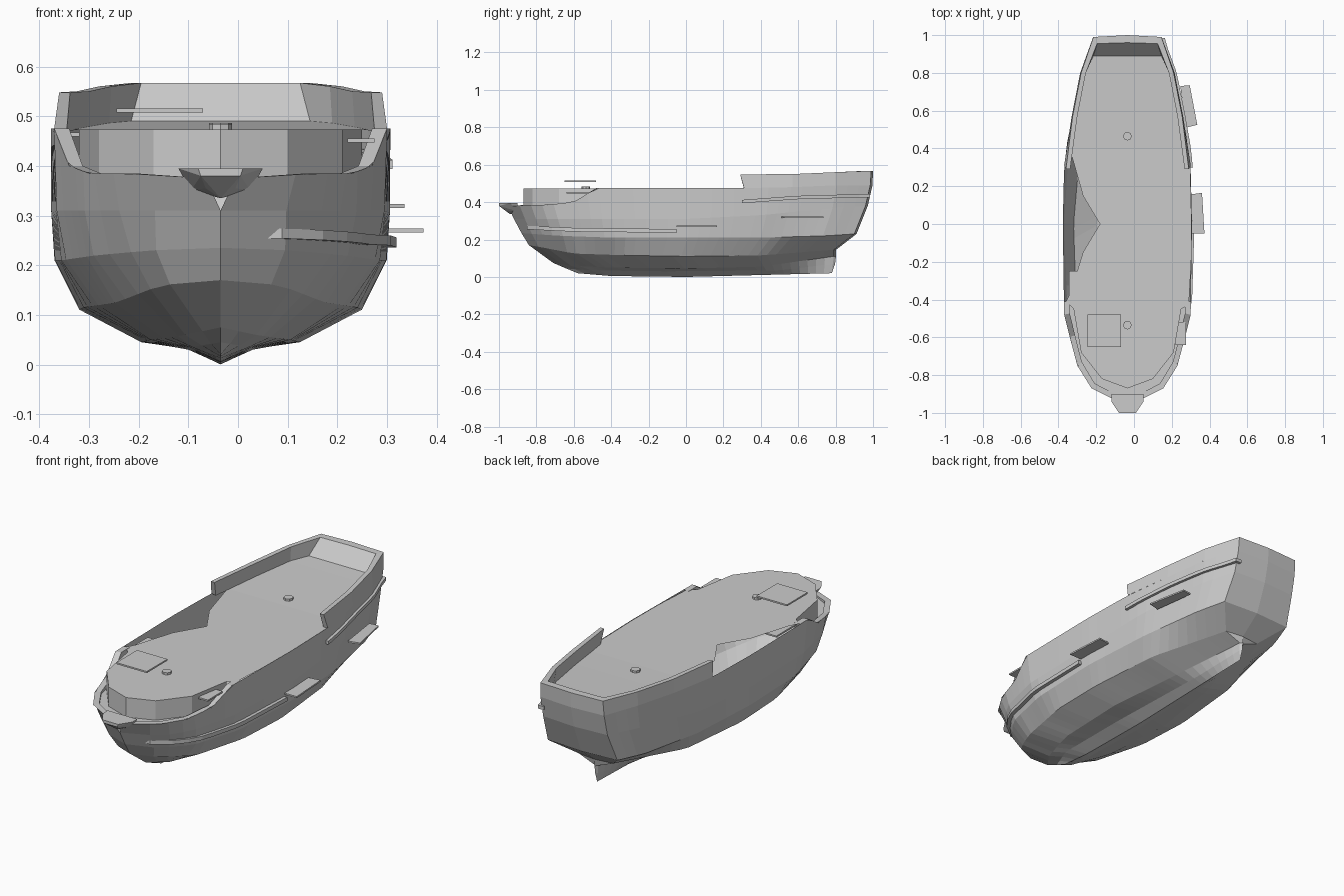
import bpy, bmesh
from mathutils import Vector

if "Cube" in bpy.data.objects:
    bpy.data.objects.remove(bpy.data.objects["Cube"])

CENTRE = Vector((-0.035, 0, 0))   # hull centreline

grey = bpy.data.materials.new("plain_grey")
grey.use_nodes = True
COLOUR = (0.6, 0.6, 0.6, 1)
grey.diffuse_color = COLOUR
grey.node_tree.nodes["Principled BSDF"].inputs["Base Color"].default_value = COLOUR


def finish(name, bm, mirror=False):
    """Optionally mirror across the centreline, clean up and add the object."""
    if mirror:
        geom = bm.verts[:] + bm.edges[:] + bm.faces[:]
        copy = bmesh.ops.duplicate(bm, geom=geom)["geom"]
        for v in copy:
            if isinstance(v, bmesh.types.BMVert):
                v.co.x *= -1
    bmesh.ops.remove_doubles(bm, verts=bm.verts[:], dist=0.0005)
    bmesh.ops.dissolve_degenerate(bm, edges=bm.edges[:], dist=0.0003)
    bmesh.ops.recalc_face_normals(bm, faces=bm.faces[:])
    bmesh.ops.translate(bm, verts=bm.verts[:], vec=CENTRE)
    mesh = bpy.data.meshes.new(name)
    bm.to_mesh(mesh)
    bm.free()
    mesh.materials.append(grey)
    obj = bpy.data.objects.new(name, mesh)
    bpy.context.collection.objects.link(obj)
    return obj


def loft(name, rows, mirror=True, closed=False, caps=False):
    """Skin a list of equally long point rows."""
    bm = bmesh.new()
    grid = [[bm.verts.new(p) for p in row] for row in rows]
    n = len(rows[0])
    for a, b in zip(grid, grid[1:]):
        for i in range(n if closed else n - 1):
            j = (i + 1) % n
            bm.faces.new((a[i], a[j], b[j], b[i]))
    if caps:
        bm.faces.new(grid[0])
        bm.faces.new(grid[-1])
    return finish(name, bm, mirror)


def sheet(name, outline, z, thick=0.0):
    """Flat plate from an outline."""
    bm = bmesh.new()
    face = bm.faces.new([bm.verts.new((x, y, z)) for x, y in outline])
    if thick:
        up = bmesh.ops.extrude_face_region(bm, geom=[face], use_keep_orig=True)["geom"]
        bmesh.ops.translate(bm, vec=(0, 0, thick),
                            verts=[v for v in up if isinstance(v, bmesh.types.BMVert)])
    else:
        bmesh.ops.triangulate(bm, faces=[face])
    return finish(name, bm)


def at(line, y):
    """Point of a (y, half width, z) line at station y."""
    if y <= line[0][0]:
        return line[0]
    for a, b in zip(line, line[1:]):
        if y <= b[0]:
            t = (y - a[0]) / (b[0] - a[0])
            return tuple(p + (q - p) * t for p, q in zip(a, b))
    return line[-1]


# Hull lines from keel to rail, bow to stern: (y, half width, z)
keel = [(-.58, 0, .02), (-.4, 0, .005), (0, 0, 0), (.78, 0, .02)]
garboard = [(-.64, 0, .045), (-.5, .06, .035), (-.1, .065, .03), (.5, .04, .035), (.785, .008, .07)]
floor = [(-.71, 0, .075), (-.62, .07, .06), (-.4, .14, .05), (0, .16, .045), (.4, .11, .055),
         (.79, .01, .11)]
bilge = [(-.84, 0, .17), (-.78, .12, .16), (-.6, .21, .125), (-.3, .275, .115), (0, .285, .11),
         (.4, .25, .115), (.79, .1, .145)]
waterline = [(-.88, 0, .235), (-.82, .14, .23), (-.68, .25, .22), (-.4, .32, .21), (0, .335, .21),
             (.4, .31, .21), (.75, .25, .22), (.9, .2, .23)]
topside = [(-.92, 0, .31), (-.84, .18, .31), (-.7, .27, .31), (-.45, .33, .31), (0, .342, .31),
           (.4, .325, .33), (.8, .245, .37), (.96, .185, .38)]
rail = [(-.95, .03, .375), (-.87, .19, .385), (-.75, .265, .385), (-.6, .305, .4),
        (-.48, .335, .475), (0, .342, .475), (.3, .335, .475), (.57, .295, .48),
        (.8, .25, .49), (.985, .183, .49)]
LINES = [keel, garboard, floor, bilge, waterline, topside, rail]

# Hull skin, closed by a slightly bowed transom
STEPS = 32
rows = []
for i in range(STEPS + 1):
    row = []
    for line in LINES:
        y, w, z = at(line, line[0][0] + (line[-1][0] - line[0][0]) * i / STEPS)
        row.append((w, y, z))
    rows.append(row)
rows.append([(0, y + .012 if w else y, z) for w, y, z in rows[-1]])
loft("hull", rows)

# Bow bulwark rim with an inner face
rows = []
for y in [p[0] for p in rail[:5]] + [-.41]:
    y, w, z = at(rail, y)
    inner = (w * .91, -.35 + (y + .35) * .95)
    rows.append([(w, y, z), (*inner, z), (*inner, .37)])
loft("bow_rim", rows)
ledge = [(r[2][0] + .008, r[2][1]) for r in rows]
sheet("bow_ledge", ledge + [(-x, y) for x, y in reversed(ledge)], .372)

# Forecastle walls and the deck, which is broken open on one side
DECK_Z = .473
castle = [(0, -.87), (.135, -.82), (.245, -.68), (.285, -.45)]
loft("forecastle_wall", [[(x, y, DECK_Z), (x, y, .37)] for x, y in castle])
side = castle + [(.325, -.43), (.338, -.2), (.34, 0), (.333, .3), (.32, .4)]
breach = [(-.32, .4), (-.3, .38), (-.235, .15), (-.145, 0), (-.235, -.15), (-.3, -.36), (-.325, -.41)]
sheet("main_deck", side + breach + [(-x, y) for x, y in reversed(castle[1:])], DECK_Z)
poop = [(.32, .4, DECK_Z), (.285, .57, .478), (.235, .8, .486), (.18, .89, .49)]
loft("poop_deck", [[(0, y, z), (w, y, z)] for w, y, z in poop])

# Raised bulwark round the stern: outer foot, outer top, inner top, inner foot
loft("stern_bulwark", [
    [(.335, .31, .475), (.325, .29, .548), (.303, .29, .548), (.31, .31, .47)],
    [(.295, .57, .48), (.29, .57, .55), (.265, .57, .55), (.27, .57, .475)],
    [(.25, .8, .49), (.245, .8, .56), (.22, .8, .56), (.225, .8, .48)],
    [(.183, .985, .49), (.18, .99, .567), (.16, .955, .567), (.18, .89, .49)],
    [(0, .997, .49), (0, 1, .567), (0, .96, .567), (0, .89, .49)]])
loft("bulwark_end", [[(.335, .31, .475), (.325, .29, .548)], [(.31, .31, .47), (.303, .29, .548)]])

# Beak at the stem head
bm = bmesh.new()
for x, y, z in [(.085, -.94, .395), (.085, -.9, .395), (.045, -1, .395), (.04, -1, .38),
                (.03, -.96, .355), (.06, -.9, .35)]:
    for s in (-1, 1):
        bm.verts.new((s * x, y, z))
bm.verts.new((0, -.94, .335))
bmesh.ops.convex_hull(bm, input=bm.verts[:])
finish("beak", bm)


def hull_width(y, z):
    """Half width of the hull skin at a station and height."""
    pts = [at(line, y) for line in LINES]
    for a, b in zip(pts, pts[1:]):
        if a[2] <= z <= b[2]:
            return a[1] + (b[1] - a[1]) * (z - a[2]) / (b[2] - a[2])
    return pts[-1][1]


def wale(name, path, out, height):
    """Plank that follows the hull on one side."""
    first, last = path[0][0], path[-1][0]
    rows = []
    for i in range(13):
        y, z, _ = at(path, first + (last - first) * i / 12)
        w = hull_width(y, z)
        lo, hi = z - height / 2, z + height / 2
        rows.append([(w - .02, y, lo), (w + out, y, lo), (w + out, y, hi), (w - .02, y, hi)])
    loft(name, rows, mirror=False, closed=True, caps=True)


wale("lower_wale", [(-.85, .264, 0), (-.6, .252, 0), (-.05, .246, 0)], .018, .02)
wale("upper_wale", [(.3, .403, 0), (.6, .425, 0), (.985, .435, 0)], .014, .018)

# Channels on the hull side, floating deck plates and hatch discs
sheet("aft_channel", [(.28, .73), (.33, .735), (.37, .525), (.31, .51)], .315, .008)
sheet("middle_channel", [(.325, .155), (.395, .165), (.408, -.05), (.33, -.05)], .266, .008)


def rectangle(name, x0, x1, y0, y1, z):
    sheet(name, [(x0, y0), (x1, y0), (x1, y1), (x0, y1)], z, .008)


rectangle("hatch_cover", -.21, -.035, -.65, -.48, .507)
rectangle("left_bow_plate", .255, .31, -.64, -.52, .447)
rectangle("right_side_plate", -.31, -.25, -.42, -.25, .459)

for name, y, z in (("fore_mast_step", -.535, .478), ("aft_mast_step", .465, .48)):
    bm = bmesh.new()
    bmesh.ops.create_cone(bm, cap_ends=True, segments=8, radius1=.023, radius2=.023, depth=.012)
    bmesh.ops.translate(bm, verts=bm.verts[:], vec=(0, y, z))
    finish(name, bm)
